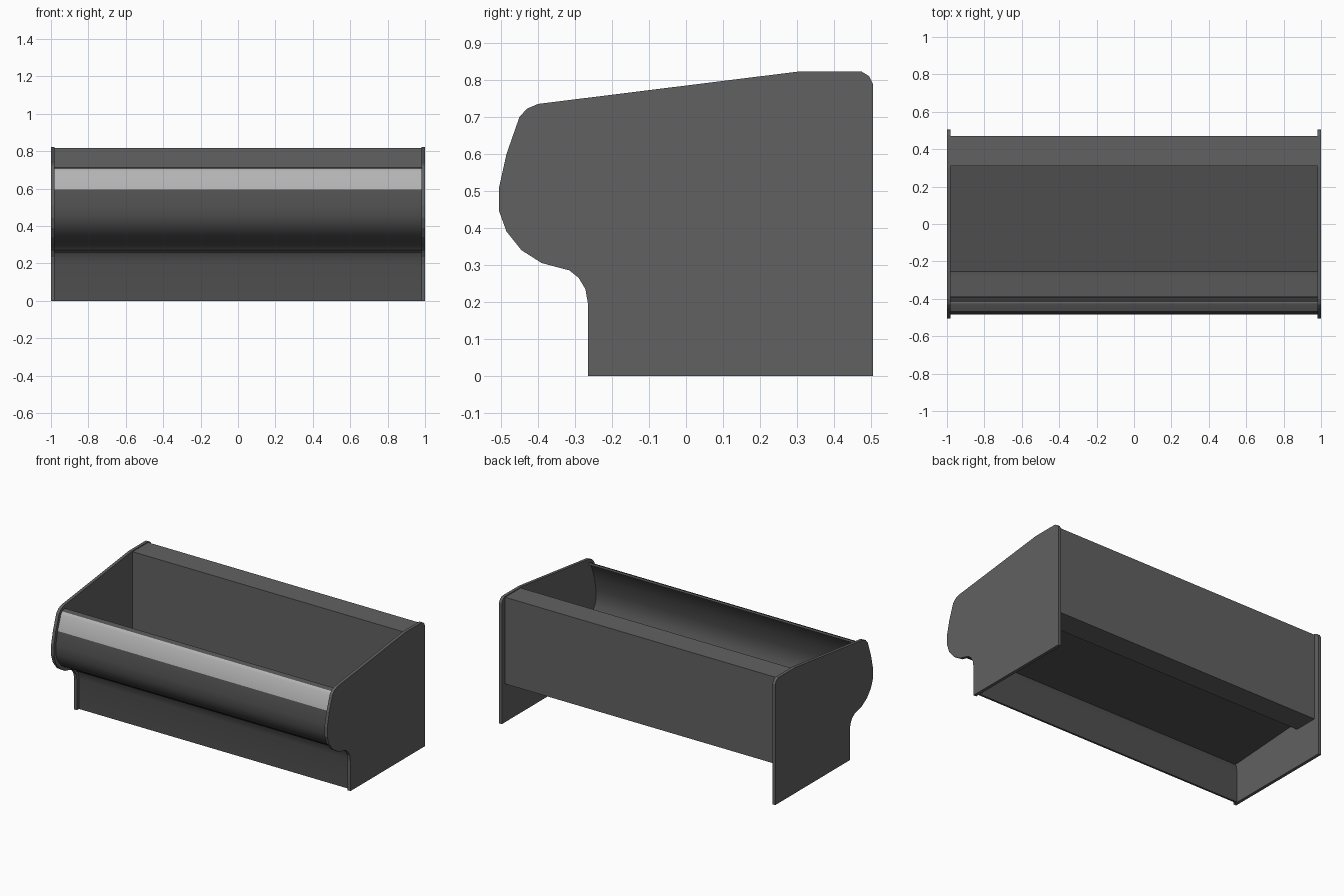
import bpy, bmesh
from mathutils import Vector

if "Cube" in bpy.data.objects:
    bpy.data.objects.remove(bpy.data.objects["Cube"])


def material(name, v):
    m = bpy.data.materials.new(name)
    m.diffuse_color = (v, v, v, 1)
    m.use_nodes = True
    m.node_tree.nodes["Principled BSDF"].inputs["Base Color"].default_value = m.diffuse_color
    return m


panel_grey = material("panel_grey", 0.12)
shell_grey = material("shell_grey", 0.08)
band_grey = material("band_grey", 0.45)


def extrude_profile(name, pts, x0, x1, mat):
    """Closed (y, z) outline swept along x."""
    bm = bmesh.new()
    a = [bm.verts.new((x0, y, z)) for y, z in pts]
    b = [bm.verts.new((x1, y, z)) for y, z in pts]
    n = len(pts)
    for i in range(n):
        j = (i + 1) % n
        bm.faces.new((a[i], a[j], b[j], b[i]))
    bm.faces.new(a)
    bm.faces.new(b)
    bmesh.ops.recalc_face_normals(bm, faces=bm.faces)
    me = bpy.data.meshes.new(name)
    bm.to_mesh(me)
    bm.free()
    me.materials.append(mat)
    ob = bpy.data.objects.new(name, me)
    bpy.context.collection.objects.link(ob)
    return ob


def offset(pts, d):
    """Shift an open polyline sideways (to its inner, right-hand side)."""
    p = [Vector(q) for q in pts]
    out = []
    for i, q in enumerate(p):
        dirs = []
        if i > 0:
            dirs.append((q - p[i - 1]).normalized())
        if i < len(p) - 1:
            dirs.append((p[i + 1] - q).normalized())
        nrm = [Vector((t.y, -t.x)) for t in dirs]
        m = sum(nrm, Vector((0, 0))).normalized()
        out.append(tuple(q + m * (d / m.dot(nrm[0]))))
    return out


# Front curve shared by side panels and front shell, bottom to top
front = [(-.265, 0), (-.265, .195), (-.272, .235), (-.29, .265), (-.315, .285),
         (-.39, .305), (-.445, .34), (-.485, .39), (-.505, .445), (-.505, .51),
         (-.485, .6), (-.45, .7), (-.43, .722), (-.40, .735)]

# Side panels
side = front + [(.30, .822), (.475, .822), (.495, .81), (.505, .79), (.505, 0)]
for label, s in (("left", -1), ("right", 1)):
    extrude_profile(label + "_side_panel", side, s, s * .98, panel_grey)

# Curved front shell, recessed from the side edges, with a lighter upper band
outer, inner = offset(front, .021), offset(front, .034)
shell = extrude_profile("front_shell", outer + inner[::-1], -.98, .98, shell_grey)
shell.data.materials.append(band_grey)
for f in shell.data.polygons:
    if f.normal.y < -.5 and f.center.z > .6:
        f.material_index = 1
bpy.context.view_layer.objects.active = shell
shell.select_set(True)
bpy.ops.object.shade_smooth_by_angle(angle=.6)

# Gently sloping floor
extrude_profile("floor", [(-.272, .258), (.315, .298), (.315, .31), (-.285, .27)],
                -.98, .98, shell_grey)

# Deep back box
extrude_profile("back_box", [(.31, .25), (.47, .25), (.47, .817), (.31, .817)],
                -.98, .98, panel_grey)
